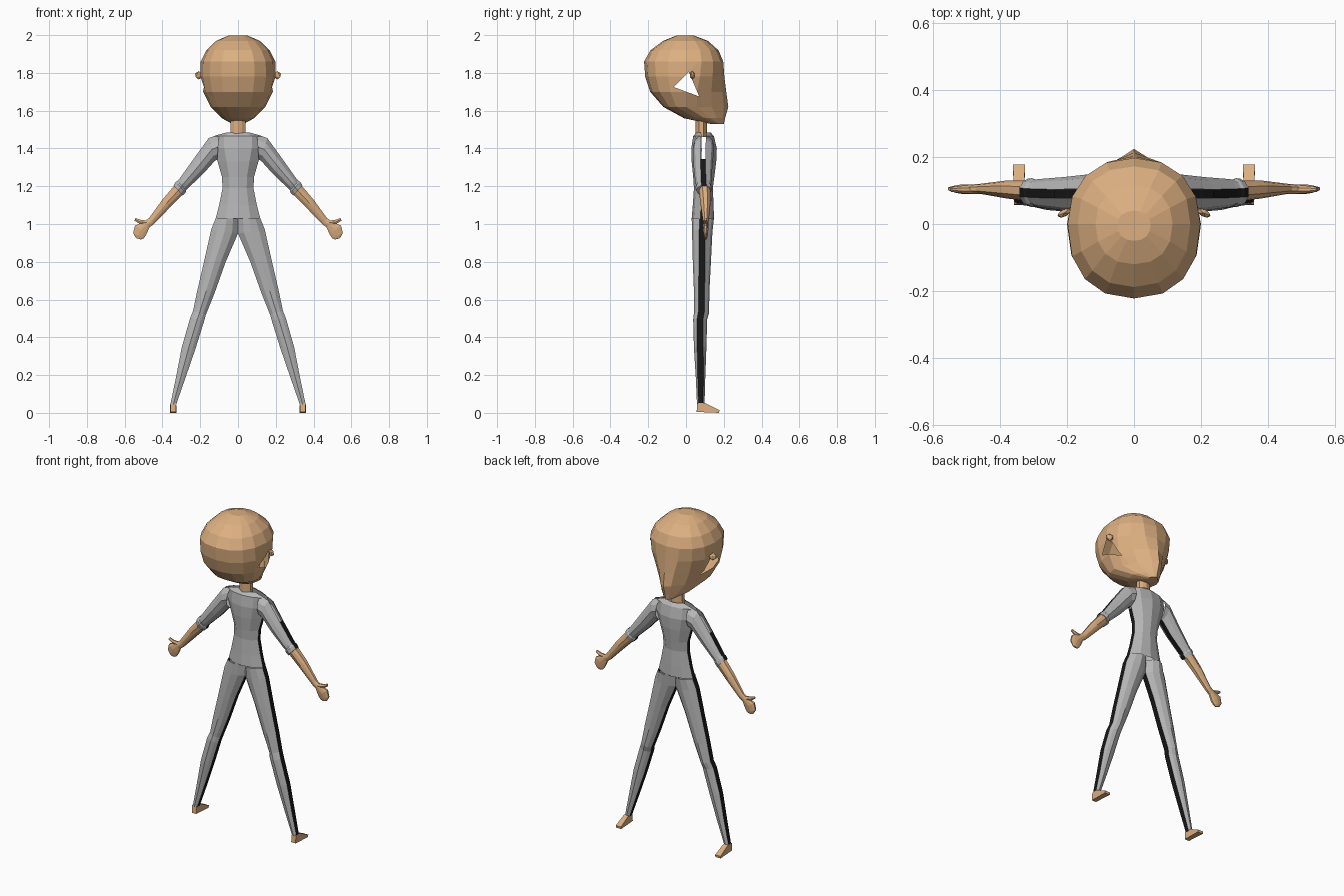
import bpy, bmesh, math
from mathutils import Vector

if "Cube" in bpy.data.objects:
    bpy.data.objects.remove(bpy.data.objects["Cube"])


def material(name, r, g, b):
    m = bpy.data.materials.new(name)
    m.diffuse_color = (r, g, b, 1)
    m.use_nodes = True
    m.node_tree.nodes["Principled BSDF"].inputs["Base Color"].default_value = m.diffuse_color
    return m


SKIN = material("skin", 0.72, 0.43, 0.22)
SUIT = material("grey suit", 0.47, 0.47, 0.47)
SEAM = material("black seam", 0.008, 0.008, 0.008)


def finish(name, bm, mats, mirror=False):
    bmesh.ops.recalc_face_normals(bm, faces=bm.faces)
    me = bpy.data.meshes.new(name)
    bm.to_mesh(me)
    bm.free()
    for m in mats:
        me.materials.append(m)
    ob = bpy.data.objects.new(name, me)
    bpy.context.collection.objects.link(ob)
    if mirror:
        ob.modifiers.new("mirror", 'MIRROR').use_mirror_merge = False
    return ob


def skin_rings(bm, rings, cap_start, cap_end):
    """Bridge equal rings of points; returns the side faces with their column."""
    vs = [[bm.verts.new(p) for p in r] for r in rings]
    n = len(vs[0])
    sides = []
    for a, b in zip(vs, vs[1:]):
        for i in range(n):
            j = (i + 1) % n
            sides.append((i, bm.faces.new((a[i], a[j], b[j], b[i]))))
    if cap_start:
        bm.faces.new(vs[0])
    if cap_end:
        bm.faces.new(vs[-1])
    return sides


def limb(name, sections, mats, mirror=True, seam=0.0, open_above=9.0, caps=(True, True)):
    """Section = two edge points (x, z) and the y range between the panels."""
    rings = []
    for x0, z0, x1, z1, ya, yb in sections:
        ym, h = (ya + yb) / 2, (yb - ya) / 2
        s = seam if seam else h * 0.4
        s = min(s, h * 0.6)
        prof = [(0, -s), (.22, -h * .8), (.5, -h), (.78, -h * .8), (1, -s),
                (1, s), (.78, h * .8), (.5, h), (.22, h * .8), (0, s)]
        rings.append([(x0 + (x1 - x0) * t, ym + d, z0 + (z1 - z0) * t) for t, d in prof])
    bm = bmesh.new()
    sides = skin_rings(bm, rings, *caps)
    if seam:
        gone = []
        for i, f in sides:
            if i in (4, 9):
                f.material_index = 1
                if f.calc_center_median().z > open_above:
                    gone.append(f)
        bmesh.ops.delete(bm, geom=gone, context='FACES')
    return finish(name, bm, mats, mirror)


# head: rounded rings that become pointed towards the chin
head_rings = []
for z, w, yb, yf, p in [(1.53, .03, .13, .20, 1.6), (1.56, .085, -.01, .207, 1.4),
                        (1.62, .145, -.12, .224, 1.4), (1.70, .185, -.19, .213, 1.5),
                        (1.78, .200, -.216, .203, 1.9), (1.86, .198, -.222, .197, 2.2),
                        (1.92, .168, -.188, .172, 2.3), (1.97, .115, -.12, .115, 2.2),
                        (1.998, .05, -.05, .04, 2)]:
    yc = max(0.0, (yb + yf) / 2) if z < 1.6 else 0.0
    ring = []
    for k in range(16):
        t = 2 * math.pi * k / 16
        sn, cs = math.sin(t), math.cos(t)
        e = 2 / p if cs > 0 else 2 / 2.3
        r = (yf - yc) if cs > 0 else (yc - yb)
        ring.append((math.copysign(w * abs(sn) ** e, sn),
                     yc + math.copysign(r * abs(cs) ** e, cs), z))
    head_rings.append(ring)
bm = bmesh.new()
skin_rings(bm, head_rings, True, True)
# triangular ear openings on both sides
tri = [Vector((0, -.065, 1.725)), Vector((0, .015, 1.805)), Vector((0, .07, 1.675))]
mid = sum(tri, Vector()) / 3
planes = []
for a, b in zip(tri, tri[1:] + tri[:1]):
    n = (b - a).cross(Vector((1, 0, 0)))
    if n.dot(mid - a) < 0:
        n.negate()
    planes.append((a, n))
for a, n in planes:
    fs = [f for f in bm.faces if abs(f.calc_center_median().x) > .12
          and abs(f.calc_center_median().y) < .14 and 1.6 < f.calc_center_median().z < 1.87]
    geom = set(fs)
    for f in fs:
        geom.update(f.edges)
        geom.update(f.verts)
    bmesh.ops.bisect_plane(bm, geom=list(geom), plane_co=a, plane_no=n, dist=1e-5)
hole = []
for f in bm.faces:
    c = f.calc_center_median()
    if abs(c.x) > .12 and all((Vector((0, c.y, c.z)) - a).dot(n) > 0 for a, n in planes):
        hole.append(f)
bmesh.ops.delete(bm, geom=hole, context='FACES')
finish("head", bm, [SKIN])

# ears
bm = bmesh.new()
bmesh.ops.create_icosphere(bm, subdivisions=1, radius=1)
for v in bm.verts:
    v.co = Vector((.208 + .022 * v.co.x, .033 + .013 * v.co.y - .008 * v.co.x,
                   1.787 + .022 * v.co.z))
finish("ear", bm, [SKIN], True)

# neck
limb("neck", [(-.04, 1.46, .04, 1.46, .05, .112), (-.038, 1.57, .038, 1.57, .05, .112)],
     [SKIN], mirror=False)

# torso: front and back panels joined by a side seam, open at the shoulders
limb("torso", [(-.06, 1.485, .06, 1.485, .055, .13), (-.13, 1.465, .13, 1.465, .038, .148),
               (-.13, 1.40, .13, 1.40, .028, .163), (-.108, 1.33, .108, 1.33, .03, .16),
               (-.085, 1.25, .085, 1.25, .038, .15), (-.082, 1.19, .082, 1.19, .042, .142),
               (-.10, 1.10, .10, 1.10, .036, .146), (-.118, 1.03, .118, 1.03, .03, .148)],
     [SUIT, SEAM], mirror=False, seam=.012, open_above=1.33, caps=(False, False))

# legs
limb("leg", [(0, 1.03, .118, 1.03, .03, .148), (0, .95, .142, .97, .032, .14),
             (.065, .80, .180, .80, .036, .132), (.122, .64, .215, .65, .042, .124),
             (.17, .52, .238, .54, .042, .122), (.178, .49, .254, .50, .038, .112),
             (.225, .34, .297, .35, .042, .108), (.28, .18, .328, .19, .052, .102),
             (.327, .045, .358, .045, .058, .098)],
     [SUIT, SEAM], seam=.016, caps=(False, True))

# feet: wedge profile extruded sideways
bm = bmesh.new()
prof = [(.056, .005), (.175, .0), (.177, .014), (.10, .052), (.06, .052)]
skin_rings(bm, [[(x, y, z) for y, z in prof] for x in (.328, .358)], True, True)
for v in bm.verts:
    if v.co.y > .15:
        v.co.x += .003 if v.co.x > .34 else -.003
finish("foot", bm, [SKIN], True)

# sleeves with a thin cuff
limb("sleeve", [(.11, 1.34, .10, 1.475, .036, .15), (.122, 1.335, .155, 1.455, .036, .148),
                (.185, 1.265, .235, 1.345, .04, .14), (.262, 1.192, .308, 1.242, .05, .134),
                (.275, 1.178, .32, 1.228, .055, .132), (.277, 1.166, .329, 1.224, .05, .137),
                (.292, 1.15, .342, 1.205, .054, .135)],
     [SUIT, SEAM], seam=.013, open_above=1.34, caps=(False, True))

# bare forearm and flat hand
limb("forearm_and_hand", [(.291, 1.157, .335, 1.205, .068, .13), (.36, 1.088, .398, 1.132, .076, .13),
                          (.445, 1.0, .472, 1.03, .09, .12), (.468, .983, .50, 1.012, .09, .118),
                          (.485, .945, .545, .992, .09, .118), (.498, .925, .555, .952, .095, .115),
                          (.513, .918, .540, .925, .1, .11)], [SKIN])
# thumb
limb("thumb", [(.477, 1.018, .487, .995, .09, .115), (.515, 1.022, .522, 1.002, .092, .114),
               (.543, 1.032, .548, 1.018, .096, .11)], [SKIN])
